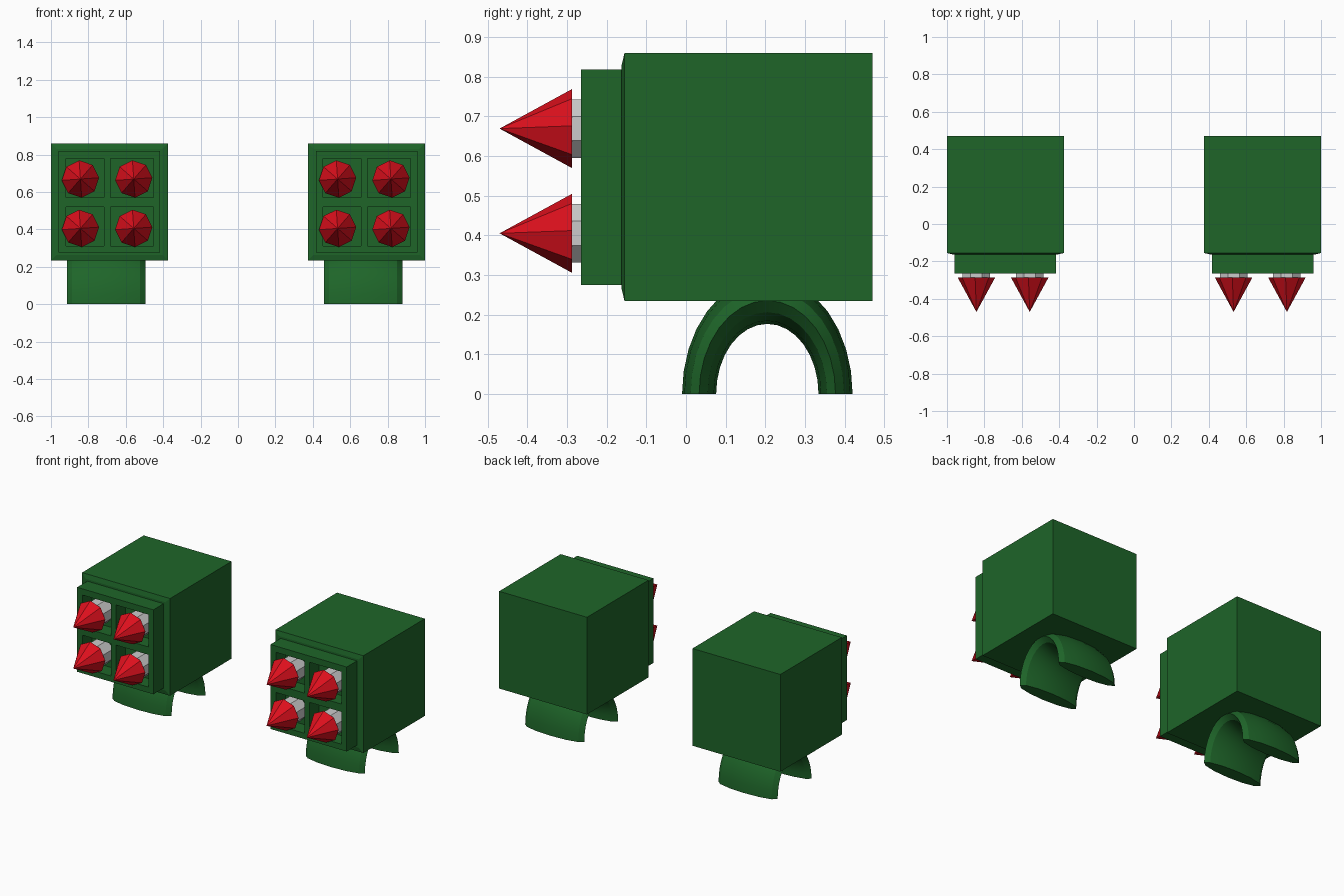
import bpy, bmesh
from math import pi, sin, cos, radians
from mathutils import Matrix, Vector

if "Cube" in bpy.data.objects:
    bpy.data.objects.remove(bpy.data.objects["Cube"])


def material(name, color):
    m = bpy.data.materials.new(name)
    m.diffuse_color = color
    m.use_nodes = True
    m.node_tree.nodes["Principled BSDF"].inputs["Base Color"].default_value = m.diffuse_color
    return m


GREEN = material("green", (0.013, 0.13, 0.022, 1))
RED = material("red", (0.72, 0.005, 0.012, 1))


def finish(bm, name, mat=None):
    bmesh.ops.recalc_face_normals(bm, faces=bm.faces)
    me = bpy.data.meshes.new(name)
    bm.to_mesh(me)
    bm.free()
    ob = bpy.data.objects.new(name, me)
    bpy.context.collection.objects.link(ob)
    if mat:
        me.materials.append(mat)
    return ob


def housing(cx, side):
    # main box with a shallow sloped lip on the front
    bm = bmesh.new()
    bmesh.ops.create_cube(bm, size=1, matrix=Matrix.Translation((cx, 0.1575, 0.547))
                          @ Matrix.Diagonal((0.625, 0.625, 0.625, 1)))
    front = min(bm.faces, key=lambda f: f.calc_center_median().y)
    bmesh.ops.inset_region(bm, faces=[front], thickness=0.041, depth=0.007)
    finish(bm, side + "_launcher_box", GREEN)


def launch_frame(cx, side):
    # front plate: a grid whose four open cells are pushed back into tubes
    xs = [-0.271, -0.233, -0.03, 0.005, 0.235, 0.271]
    zs = [0.275, 0.312, 0.52, 0.57, 0.778, 0.818]
    y0, y1 = -0.265, -0.16
    bm = bmesh.new()
    v = [[bm.verts.new((cx + x, y0, z)) for z in zs] for x in xs]
    cells = []
    for i in range(5):
        for j in range(5):
            f = bm.faces.new((v[i][j], v[i + 1][j], v[i + 1][j + 1], v[i][j + 1]))
            if i in (1, 3) and j in (1, 3):
                cells.append(f)
    rim = [e for e in bm.edges if e.is_boundary]
    ext = bmesh.ops.extrude_edge_only(bm, edges=rim)["geom"]
    for p in ext:
        if isinstance(p, bmesh.types.BMVert):
            p.co.y = y1
    for f in cells:
        new = bmesh.ops.extrude_discrete_faces(bm, faces=[f])["faces"][0]
        for p in new.verts:
            p.co.y = y1 - 0.008
    finish(bm, side + "_launch_frame", GREEN)


def spike(name, x, z, y_back, y_front, r1, r2, turn, mat=None):
    bm = bmesh.new()
    bmesh.ops.create_cone(
        bm, cap_ends=True, segments=8, radius1=r1, radius2=r2, depth=y_back - y_front,
        matrix=Matrix.Translation((x, (y_back + y_front) / 2, z))
        @ Matrix.Rotation(pi / 2, 4, 'X') @ Matrix.Rotation(radians(turn), 4, 'Z'))
    finish(bm, name, mat)


def arch(cx, side):
    # half ring with a wide elliptical section, stretched upward
    n, k = 16, 12
    bm = bmesh.new()
    rings = []
    for i in range(n + 1):
        a = pi * i / n
        ring = []
        for j in range(k):
            b = 2 * pi * j / k
            r = 0.172 + 0.043 * cos(b)
            ring.append(bm.verts.new((cx + 0.21 * sin(b), 0.205 + r * cos(a), 1.37 * r * sin(a))))
        rings.append(ring)
    for p, q in zip(rings, rings[1:]):
        for j in range(k):
            m = (j + 1) % k
            bm.faces.new((p[j], p[m], q[m], q[j]))
    bm.faces.new(rings[0])
    bm.faces.new(rings[-1])
    ob = finish(bm, side + "_mount_arch", GREEN)
    bpy.context.view_layer.objects.active = ob
    ob.select_set(True)
    bpy.ops.object.shade_smooth_by_angle(angle=radians(25))
    ob.select_set(False)


# two identical pods side by side
for side, cx in (("left", -0.6875), ("right", 0.6875)):
    housing(cx, side)
    launch_frame(cx, side)
    arch(cx - 0.018, side)
    # four rockets: grey bodies, red tips
    for col, dx in (("a", -0.155), ("b", 0.13)):
        for row, z in (("lower", 0.405), ("upper", 0.669)):
            tag = f"{side}_{row}_{col}"
            spike(tag + "_rocket_body", cx + dx, z, -0.162, -0.287, 0.08, 0.08, 22.5)
            spike(tag + "_rocket_tip", cx + dx, z, -0.287, -0.47, 0.1, 0, 4, RED)
